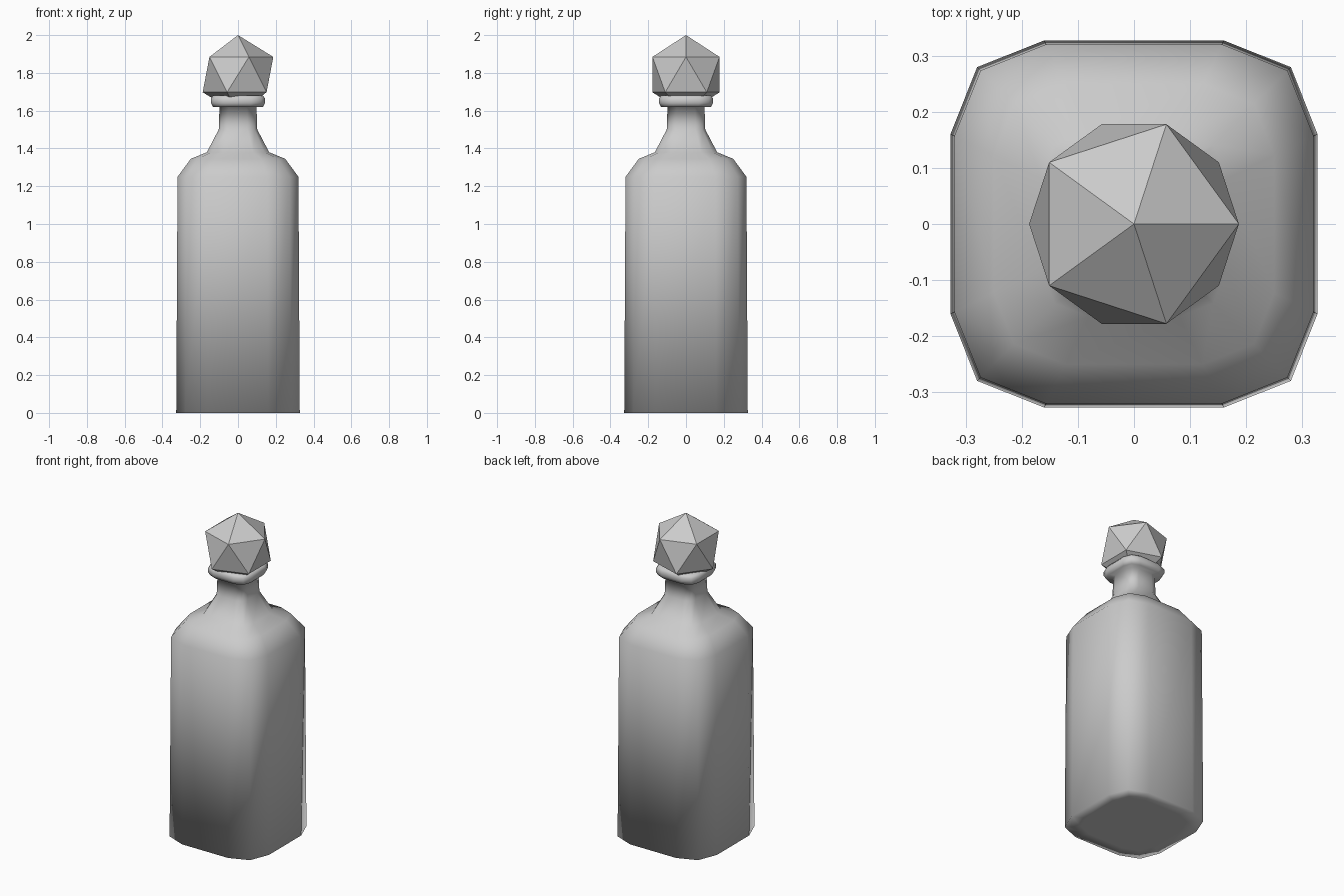
import bpy
import bmesh

cube = bpy.data.objects.get("Cube")
if cube:
    bpy.data.objects.remove(cube, do_unlink=True)

# One plain grey for everything
grey = bpy.data.materials.new("plain_grey")
colour = (0.6, 0.6, 0.6, 1.0)
grey.use_nodes = True
grey.diffuse_color = colour
grey.node_tree.nodes["Principled BSDF"].inputs["Base Color"].default_value = colour


def add_object(name, bm, smooth):
    bmesh.ops.recalc_face_normals(bm, faces=bm.faces)
    for face in bm.faces:
        face.smooth = smooth
    mesh = bpy.data.meshes.new(name)
    bm.to_mesh(mesh)
    bm.free()
    mesh.materials.append(grey)
    obj = bpy.data.objects.new(name, mesh)
    bpy.context.collection.objects.link(obj)
    return obj


def rounded_square():
    """Unit square outline with two-step rounded corners, anticlockwise."""
    corner = [(1.0, 0.49), (0.855, 0.855), (0.49, 1.0)]
    points = []
    for turn in range(4):
        points += corner
        corner = [(-y, x) for x, y in corner]
    return points


def loft(name, profile):
    """Stack scaled rounded squares along z and cap both ends."""
    bm = bmesh.new()
    outline = rounded_square()
    rings = [[bm.verts.new((x * half, y * half, z)) for x, y in outline]
             for half, z in profile]
    count = len(outline)
    for low, high in zip(rings, rings[1:]):
        for i in range(count):
            j = (i + 1) % count
            bm.faces.new((low[i], low[j], high[j], high[i]))
    bm.faces.new(rings[0][::-1])
    bm.faces.new(rings[-1])
    return add_object(name, bm, True)


# Bottle: base, straight wall, shoulder, neck and collar in one smooth skin
loft("bottle", [
    (0.25, 0.0), (0.327, 0.0),
    (0.32, 1.25), (0.25, 1.345), (0.165, 1.38),
    (0.102, 1.5), (0.098, 1.62),
    (0.132, 1.62), (0.143, 1.64), (0.143, 1.665), (0.132, 1.68),
])

# Faceted stopper resting in the collar
bm = bmesh.new()
bmesh.ops.create_icosphere(bm, subdivisions=1, radius=0.209)
bmesh.ops.translate(bm, verts=bm.verts, vec=(0, 0, 1.791))
add_object("stopper", bm, False)
